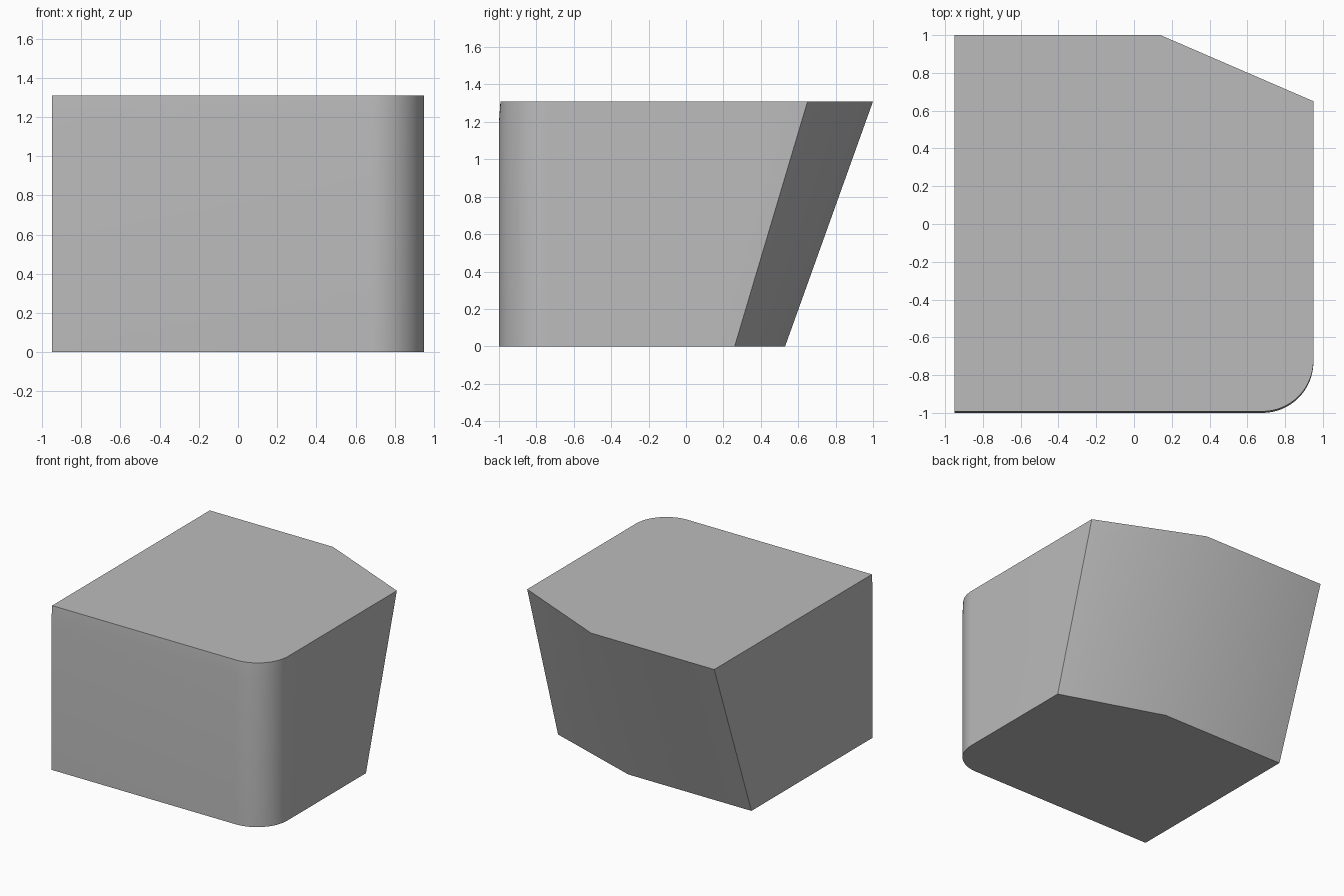
import bpy, bmesh, math

cube = bpy.data.objects.get("Cube")
if cube:
    bpy.data.objects.remove(cube, do_unlink=True)

HEIGHT, HALF, RADIUS, STEPS = 1.31, 0.95, 0.27, 16

grey = bpy.data.materials.new("plain grey")
grey.use_nodes = True
grey.diffuse_color = (0.5, 0.5, 0.5, 1)
grey.node_tree.nodes["Principled BSDF"].inputs["Base Color"].default_value = (0.5, 0.5, 0.5, 1)


def outline(z, front):
    """Cross-section with one rounded front corner and a raked, angled back."""
    t = z / HEIGHT
    back = 0.53 + 0.47 * t
    side = 0.26 + 0.39 * t
    points = [(-HALF, front)]
    for i in range(STEPS + 1):
        a = math.pi / 2 * i / STEPS
        points.append((HALF - RADIUS + RADIUS * math.sin(a),
                       front + RADIUS - RADIUS * math.cos(a)))
    points += [(HALF, side), (0.14, back), (-HALF, back)]
    return [(x, y, z) for x, y in points]


# Block lofted upward, with the front easing in slightly at the top
bm = bmesh.new()
rings = [[bm.verts.new(p) for p in outline(z, front)]
         for z, front in ((0, -1), (1.2, -1), (HEIGHT, -0.992))]
count = len(rings[0])
for low, high in zip(rings, rings[1:]):
    for i in range(count):
        j = (i + 1) % count
        bm.faces.new((low[i], low[j], high[j], high[i]))
bm.faces.new(reversed(rings[0]))
bm.faces.new(rings[-1])
bmesh.ops.recalc_face_normals(bm, faces=bm.faces)

mesh = bpy.data.meshes.new("rounded_block")
bm.to_mesh(mesh)
bm.free()
mesh.materials.append(grey)
block = bpy.data.objects.new("rounded_block", mesh)
bpy.context.collection.objects.link(block)

# Smooth the rounded corner, keep the outer edges crisp
bpy.ops.object.select_all(action='DESELECT')
block.select_set(True)
bpy.context.view_layer.objects.active = block
bpy.ops.object.shade_smooth_by_angle(angle=math.radians(30))
